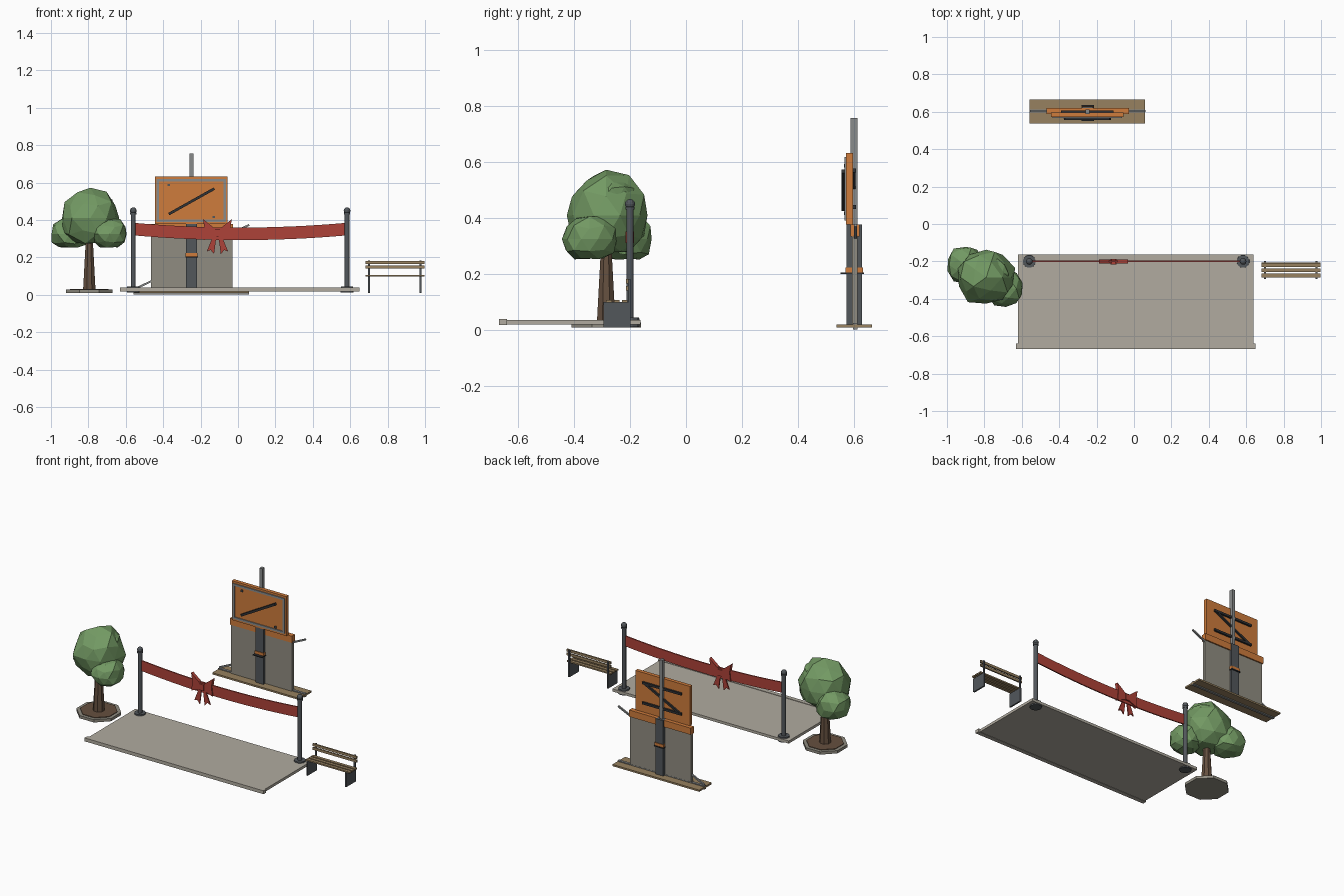
import bpy, bmesh, math, random
from mathutils import Vector, Matrix

cube = bpy.data.objects.get("Cube")
if cube:
    bpy.data.objects.remove(cube, do_unlink=True)
random.seed(4)


def material(name, r, g, b):
    m = bpy.data.materials.new(name)
    m.use_nodes = True
    m.diffuse_color = (r, g, b, 1)
    m.node_tree.nodes["Principled BSDF"].inputs["Base Color"].default_value = (r, g, b, 1)
    return m


concrete = material("concrete", .44, .41, .35)
stone = material("panel_stone", .28, .265, .22)
steel = material("dark_steel", .085, .095, .105)
grey = material("light_steel", .25, .26, .26)
black = material("black_rubber", .03, .032, .035)
orange = material("orange_paint", .62, .2, .045)
red = material("red_ribbon", .42, .055, .04)
leaf = material("leaf_green", .17, .32, .125)
bark = material("bark_brown", .13, .08, .05)
wood = material("timber", .31, .22, .115)


def finish(name, bm, mat):
    bmesh.ops.recalc_face_normals(bm, faces=bm.faces)
    me = bpy.data.meshes.new(name)
    bm.to_mesh(me)
    bm.free()
    me.materials.append(mat)
    ob = bpy.data.objects.new(name, me)
    bpy.context.collection.objects.link(ob)
    return ob


def box(name, xs, ys, zs, mat):
    bm = bmesh.new()
    lo, hi = Vector((xs[0], ys[0], zs[0])), Vector((xs[1], ys[1], zs[1]))
    bmesh.ops.create_cube(bm, size=1, matrix=Matrix.Translation((lo + hi) / 2)
                          @ Matrix.Diagonal((*(hi - lo), 1)))
    return finish(name, bm, mat)


def bar(name, a, b, width, ys, mat):
    """Flat bar between two (x, z) points."""
    d = (Vector(b) - Vector(a)).normalized() * width / 2
    n = Vector((-d.y, d.x))
    a, b = Vector(a), Vector(b)
    return plate(name, [a + n, a - n, b - n, b + n], ys, mat)


def plate(name, outline, ys, mat):
    """Outline in x and z, extruded along y."""
    bm = bmesh.new()
    f = bm.faces.new([bm.verts.new((x, ys[0], z)) for x, z in outline])
    ext = bmesh.ops.extrude_face_region(bm, geom=[f])["geom"]
    moved = [v for v in ext if isinstance(v, bmesh.types.BMVert)]
    bmesh.ops.translate(bm, verts=moved, vec=(0, ys[1] - ys[0], 0))
    return finish(name, bm, mat)


def cone(name, x, y, zs, r1, r2, sides, mat, smooth=False):
    bm = bmesh.new()
    bmesh.ops.create_cone(bm, cap_ends=True, segments=sides, radius1=r1, radius2=r2, depth=zs[1] - zs[0],
                          matrix=Matrix.Translation((x, y, sum(zs) / 2))
                          @ Matrix.Rotation(math.pi / sides, 4, 'Z'))
    ob = finish(name, bm, mat)
    if smooth:
        for p in ob.data.polygons:
            p.use_smooth = len(p.vertices) == 4
    return ob


def blob(name, centre, size, floor):
    """Faceted foliage with a flattened underside."""
    bm = bmesh.new()
    bmesh.ops.create_icosphere(bm, subdivisions=2, radius=1)
    for v in bm.verts:
        v.co *= random.uniform(.9, 1.06)
        v.co = Vector(centre) + Vector([c * s for c, s in zip(v.co, size)])
        v.co.z = max(v.co.z, floor + random.uniform(0, .006))
    return finish(name, bm, leaf)


# Paved platform with front lip
box("platform", (-.62, .64), (-.645, -.163), (.02, .037), concrete)
box("platform_lip", (-.63, .65), (-.667, -.64), (.018, .04), concrete)

# Ribbon posts
for side, x in (("right", -.56), ("left", .583)):
    cone(side + "_post_foot", x, -.2, (.012, .045), .036, .034, 12, steel)
    cone(side + "_post", x, -.2, (.04, .45), .0135, .0135, 12, steel, True)
    cone(side + "_post_collar", x, -.2, (.43, .44), .017, .017, 12, steel)
    bm = bmesh.new()
    bmesh.ops.create_uvsphere(bm, u_segments=12, v_segments=8, radius=.018,
                              matrix=Matrix.Translation((x, -.2, .45)))
    finish(side + "_post_ball", bm, steel)

# Sagging ribbon
steps = [i / 16 for i in range(17)]
sag = [(-.555 + 1.133 * t, .385 - .1 * t * (1 - t)) for t in steps]
plate("ribbon", sag + [(x, z - .067) for x, z in reversed(sag)], (-.204, -.196), red)

# Bow: mirrored loops and tails around a knot
bow = -.11
for side, s in (("right", -1), ("left", 1)):
    loop = [(.008, .35), (.077, .405), (.068, .35), (.075, .292), (.008, .315)]
    tail = [(.004, .325), (.022, .318), (.057, .232), (.036, .24), (.018, .218)]
    plate(side + "_bow_loop", [(bow + s * x, z) for x, z in loop], (-.212, -.19), red)
    plate(side + "_bow_tail", [(bow + s * x, z) for x, z in tail], (-.209, -.201), red)
box("bow_knot", (bow - .016, bow + .016), (-.216, -.186), (.312, .352), red)

# Bench
for side, x in (("right", .7), ("left", .976)):
    box(side + "_bench_leg", (x - .005, x + .005), (-.295, -.198), (.01, .1), steel)
    box(side + "_bench_back_support", (x - .005, x + .005), (-.206, -.199), (.095, .183), steel)
for i in range(3):
    y = -.275 + i * .028
    box(f"bench_seat_slat_{i + 1}", (.683, .998), (y - .01, y + .01), (.098, .107), wood)
for i, z in enumerate((.142, .166)):
    box(f"bench_back_slat_{i + 1}", (.683, .998), (-.215, -.206), (z, z + .016), wood)

# Tree in an octagonal planter
tx, ty = -.795, -.285
cone("planter", tx, ty, (.01, .028), .134, .134, 8, stone)
cone("planter_soil", tx, ty, (.026, .032), .112, .112, 8, bark)
cone("trunk", tx, ty, (.025, .3), .036, .02, 8, bark)
blob("crown_main", (-.79, -.285, .41), (.158, .155, .16), .275)
blob("crown_left", (-.685, -.345, .325), (.1, .105, .09), .252)
blob("crown_right", (-.9, -.22, .325), (.105, .105, .1), .252)
blob("crown_top", (-.755, -.265, .475), (.09, .09, .07), .4)

# Sign base, rail and struts
box("sign_base", (-.56, .06), (.537, .665), (.009, .02), wood)
box("base_rail", (-.56, .06), (.597, .613), (.003, .026), grey)
bar("right_strut", (-.555, .03), (-.46, .075), .01, (.6, .61), grey)
bar("left_strut", (-.035, .33), (.06, .374), .01, (.6, .61), grey)

# Lower panel, orange cap, column and mast
box("lower_panel", (-.465, -.03), (.592, .612), (.02, .34), stone)
box("panel_cap", (-.468, -.027), (.588, .62), (.335, .378), orange)
box("column", (-.277, -.22), (.574, .628), (.01, .378), steel)
box("mast", (-.259, -.238), (.588, .612), (.37, .757), grey)
box("column_clasp", (-.28, -.217), (.57, .632), (.206, .224), orange)
box("clasp_plate", (-.282, -.215), (.552, .636), (.2, .206), black)

# Sign board with frame
box("sign_board", (-.445, -.055), (.572, .596), (.378, .632), orange)
for i, z in enumerate((.391, .606)):
    box(f"frame_rail_{i + 1}", (-.435, -.065), (.566, .574), (z, z + .013), grey)
for i, x in enumerate((-.435, -.078)):
    box(f"frame_stile_{i + 1}", (x, x + .013), (.566, .574), (.391, .619), grey)
bar("front_bar", (-.37, .432), (-.127, .568), .014, (.556, .573), black)
for i, (x, z) in enumerate(((-.37, .587), (-.13, .417))):
    box(f"sign_bolt_{i + 1}", (x - .006, x + .006), (.564, .574), (z - .006, z + .006), steel)

# Rear braces
for i, z in enumerate((.44, .57)):
    box(f"rear_brace_{i + 1}", (-.39, -.11), (.595, .608), (z - .007, z + .007), black)
bar("rear_diagonal", (-.38, .44), (-.12, .57), .013, (.595, .606), black)
